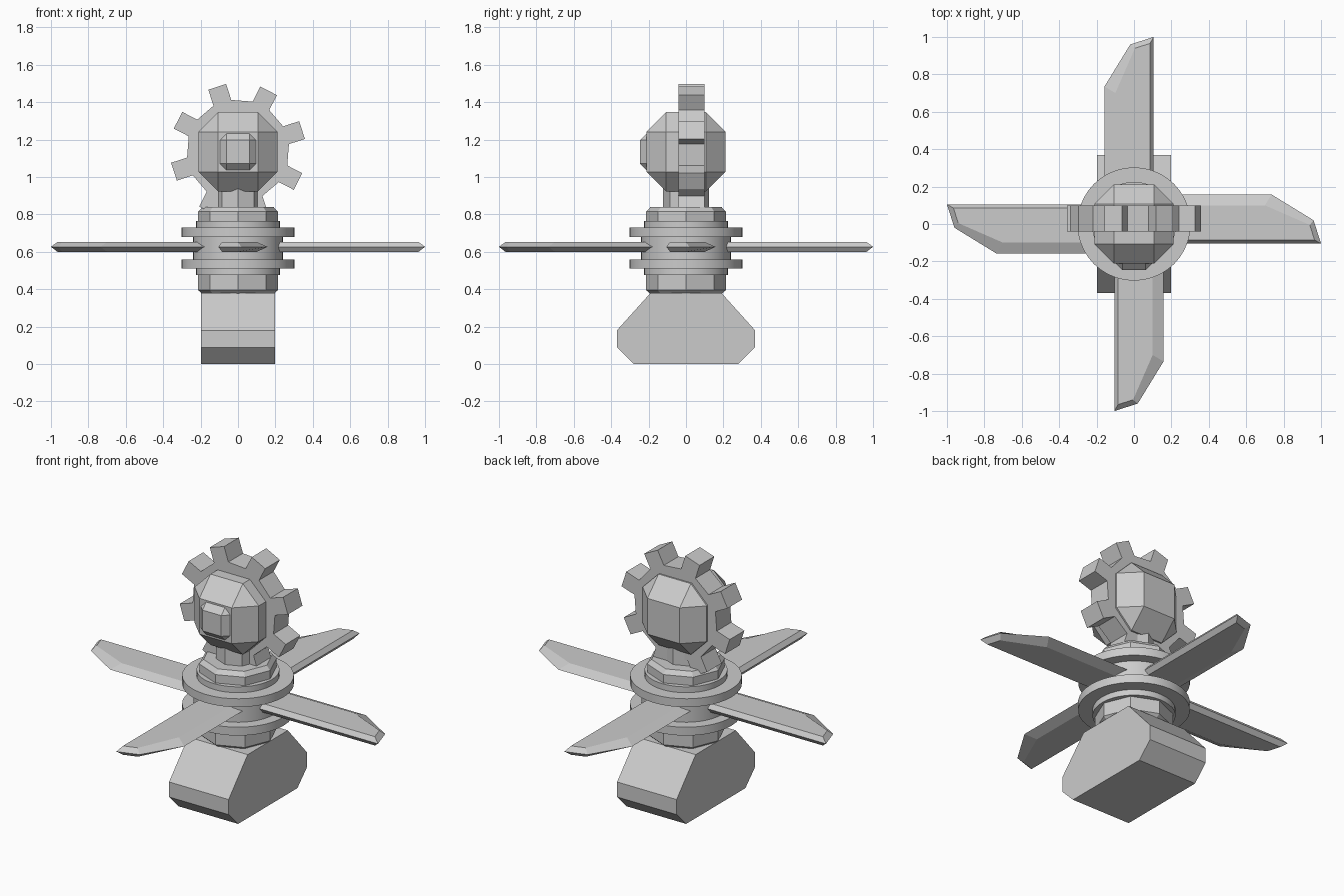
import bpy, bmesh, math
from mathutils import Matrix, Vector

if "Cube" in bpy.data.objects:
    bpy.data.objects.remove(bpy.data.objects["Cube"])


def make_object(name, bm):
    bmesh.ops.recalc_face_normals(bm, faces=bm.faces)
    mesh = bpy.data.meshes.new(name)
    bm.to_mesh(mesh)
    bm.free()
    obj = bpy.data.objects.new(name, mesh)
    bpy.context.collection.objects.link(obj)
    return obj


def loft(name, loops):
    """Closed solid through equal-length loops of points."""
    bm = bmesh.new()
    rows = [[bm.verts.new(p) for p in loop] for loop in loops]
    n = len(rows[0])
    for a, b in zip(rows, rows[1:]):
        for i in range(n):
            j = (i + 1) % n
            bm.faces.new((a[i], a[j], b[j], b[i]))
    bm.faces.new(rows[0])
    bm.faces.new(rows[-1])
    return make_object(name, bm)


def turned(name, profile, sides):
    """Solid of revolution about z from (radius, z) pairs."""
    step = math.tau / sides
    return loft(name, [[(r * math.cos(i * step), r * math.sin(i * step), z)
                        for i in range(sides)] for r, z in profile])


def bevelled_cube(name, center, half, bevel):
    """Cube with chamfered edges and triangular corners."""
    bm = bmesh.new()
    k = half - bevel
    for sx in (-1, 1):
        for sy in (-1, 1):
            for sz in (-1, 1):
                for axis in range(3):
                    p = [k * sx, k * sy, k * sz]
                    p[axis] *= half / k
                    bm.verts.new(Vector(p) + Vector(center))
    bmesh.ops.convex_hull(bm, input=bm.verts)
    bmesh.ops.dissolve_limit(bm, angle_limit=0.01, verts=bm.verts, edges=bm.edges)
    return make_object(name, bm)


# Foot block
foot = [(-.28, 0), (.28, 0), (.37, .09), (.37, .18),
        (.19, .38), (-.19, .38), (-.37, .18), (-.37, .09)]
loft("foot_block", [[(x, y, z) for y, z in foot] for x in (-.197, .197)])

# Octagonal core and neck
turned("core", [(.19, .375), (.213, .395), (.213, .815), (.19, .84)], 8)
turned("neck", [(.122, .82), (.122, .95)], 8)

# Round hub with two flanges
hub = turned("hub", [(.225, .475), (.225, .51), (.303, .51), (.303, .56),
                     (.24, .56), (.24, .68), (.303, .68), (.303, .73),
                     (.225, .73), (.225, .765)], 40)
bpy.context.view_layer.objects.active = hub
hub.select_set(True)
bpy.ops.object.shade_smooth_by_angle(angle=math.radians(30))

# Four blades, sharp around the rim
rim = [(.15, -.105), (1.0, -.105), (.96, .02), (.735, .158), (.15, .158)]
flat = [(.15, -.085), (.965, -.085), (.94, -.005), (.70, .10), (.15, .10)]
for k in range(4):
    rot = Matrix.Rotation(k * math.pi / 2, 3, 'Z')
    loft(f"blade_{k + 1}", [[rot @ Vector((x, y, z)) for x, y in outline]
                            for outline, z in ((flat, .60), (rim, .627), (flat, .653))])

# Head and nose
bevelled_cube("head", (0, 0, 1.135), .212, .105)
bevelled_cube("nose", (0, -.15, 1.135), .097, .035)

# Gear wheel around the head
outline = []
for k in range(8):
    a = math.radians(18 + 45 * k)
    for radial, side in ((.27, -.05), (.36, -.05), (.36, .05), (.27, .05)):
        outline.append((radial * math.cos(a) - side * math.sin(a),
                        1.14 + radial * math.sin(a) + side * math.cos(a)))
loft("gear", [[(x, y, z) for x, z in outline] for y in (-.04, .098)])
